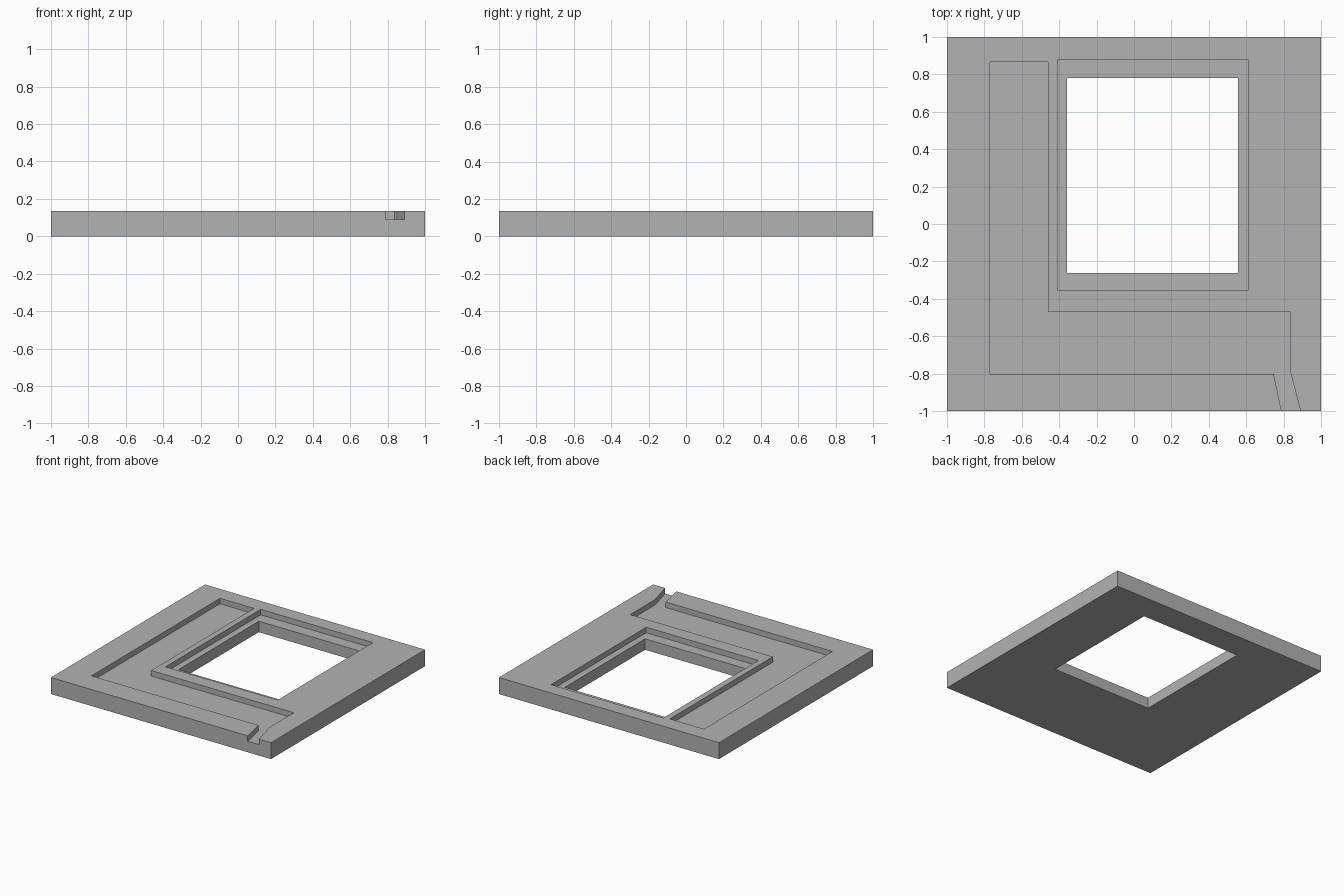
import bpy
import bmesh

if "Cube" in bpy.data.objects:
    bpy.data.objects.remove(bpy.data.objects["Cube"], do_unlink=True)

HEIGHT = 0.135
FLOOR = 0.09

grey = bpy.data.materials.new("plain_grey")
grey.use_nodes = True
colour = (0.45, 0.45, 0.45, 1)
grey.diffuse_color = colour
grey.node_tree.nodes["Principled BSDF"].inputs["Base Color"].default_value = colour


def prism(name, outline, bottom, top):
    """Extrude a flat outline straight up into a solid."""
    bm = bmesh.new()
    face = bm.faces.new([bm.verts.new((x, y, bottom)) for x, y in outline])
    extruded = bmesh.ops.extrude_face_region(bm, geom=[face])["geom"]
    for v in extruded:
        if isinstance(v, bmesh.types.BMVert):
            v.co.z = top
    bmesh.ops.recalc_face_normals(bm, faces=bm.faces)
    mesh = bpy.data.meshes.new(name)
    bm.to_mesh(mesh)
    bm.free()
    mesh.materials.append(grey)
    obj = bpy.data.objects.new(name, mesh)
    bpy.context.collection.objects.link(obj)
    return obj


def rect(x0, x1, y0, y1):
    return [(x0, y0), (x1, y0), (x1, y1), (x0, y1)]


def cut(target, cutter):
    """Subtract the cutter, then remove it."""
    cutter.hide_render = True
    mod = target.modifiers.new("cut", "BOOLEAN")
    mod.operation = "DIFFERENCE"
    mod.solver = "EXACT"
    mod.object = cutter
    bpy.context.view_layer.objects.active = target
    bpy.ops.object.modifier_apply(modifier=mod.name)
    bpy.data.objects.remove(cutter, do_unlink=True)


# Square slab
slab = prism("slab", rect(-1, 1, -1, 1), 0, HEIGHT)

# Window opening with a stepped rebate around it
cut(slab, prism("opening_cutter", rect(-0.357, 0.555, -0.262, 0.78), -0.1, 0.3))
cut(slab, prism("rebate_cutter", rect(-0.41, 0.61, -0.355, 0.88), FLOOR, 0.3))

# L-shaped channel with a narrow slanted outlet through the front edge
channel = [(-0.77, 0.866), (-0.77, -0.802), (0.747, -0.802), (0.797, -1.04),
           (0.9, -1.04), (0.836, -0.79), (0.836, -0.47), (-0.46, -0.47),
           (-0.46, 0.866)]
cut(slab, prism("channel_cutter", channel, FLOOR, 0.3))
